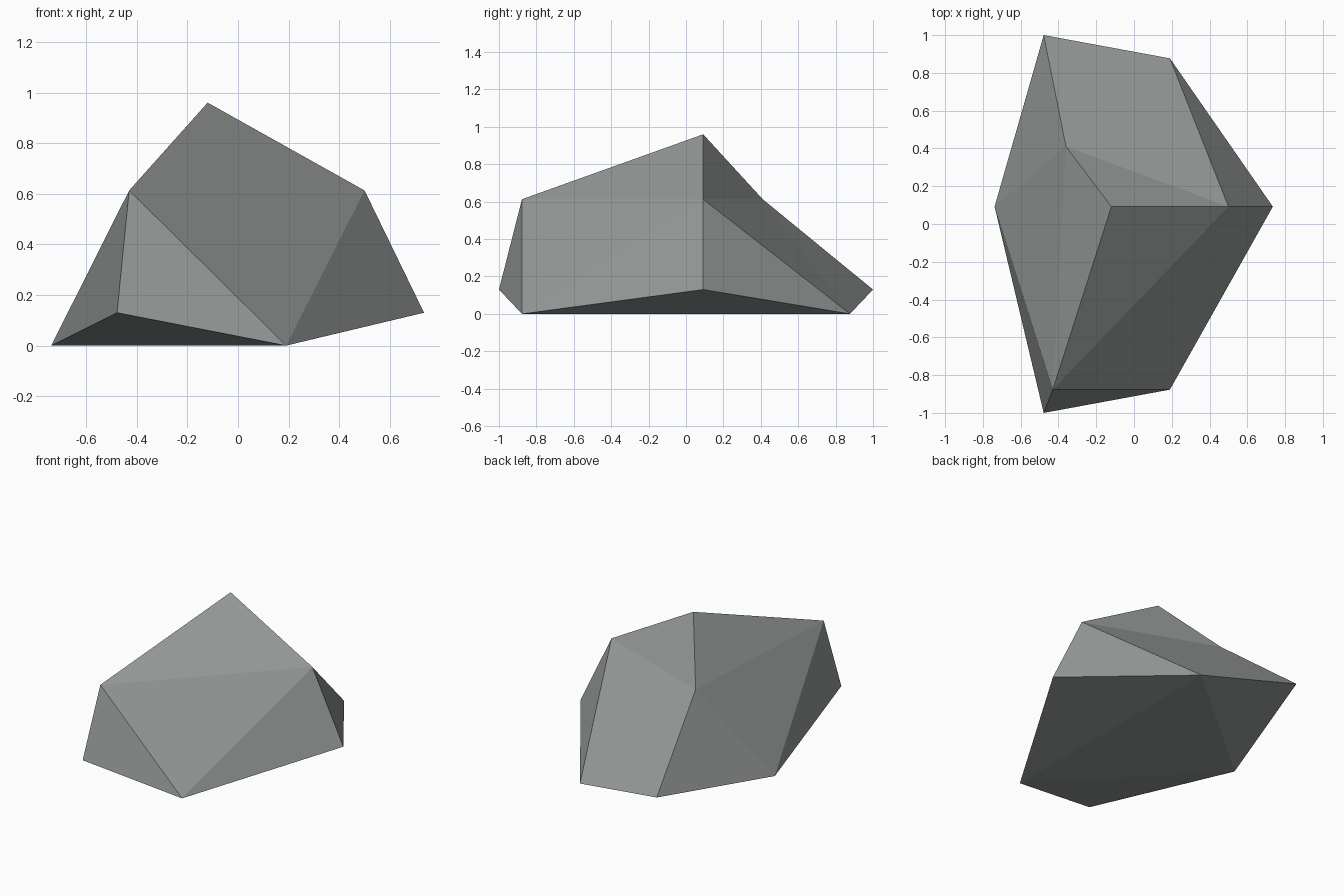
import bpy
import bmesh

if "Cube" in bpy.data.objects:
    bpy.data.objects.remove(bpy.data.objects["Cube"])

# Boulder: faceted hull from mirrored corners, with one upper back corner pushed in
MID = 0.092
ridge = [(-0.12, MID, 0.96), (0.50, MID, 0.613), (0.735, MID, 0.13), (-0.738, MID, 0.0)]
sides = [(-0.43, 0.877, 0.613), (-0.478, 1.0, 0.13), (0.19, 0.877, 0.0)]

bm = bmesh.new()
for co in ridge:
    bm.verts.new(co)
for x, y, z in sides:
    for s in (-1, 1):
        bm.verts.new((x, s * y, z))
bmesh.ops.convex_hull(bm, input=bm.verts[:])
bmesh.ops.triangulate(bm, faces=bm.faces[:])

# Dent in the back
for v in bm.verts:
    if v.co.z > 0.5 and v.co.y > 0.5:
        v.co = (-0.36, 0.41, 0.613)
bmesh.ops.recalc_face_normals(bm, faces=bm.faces[:])

mesh = bpy.data.meshes.new("boulder")
bm.to_mesh(mesh)
bm.free()
boulder = bpy.data.objects.new("boulder", mesh)
bpy.context.collection.objects.link(boulder)

# Stone colour
stone = bpy.data.materials.new("grey stone")
stone.diffuse_color = (0.30, 0.325, 0.315, 1.0)
stone.use_nodes = True
stone.node_tree.nodes["Principled BSDF"].inputs["Base Color"].default_value = stone.diffuse_color
mesh.materials.append(stone)
